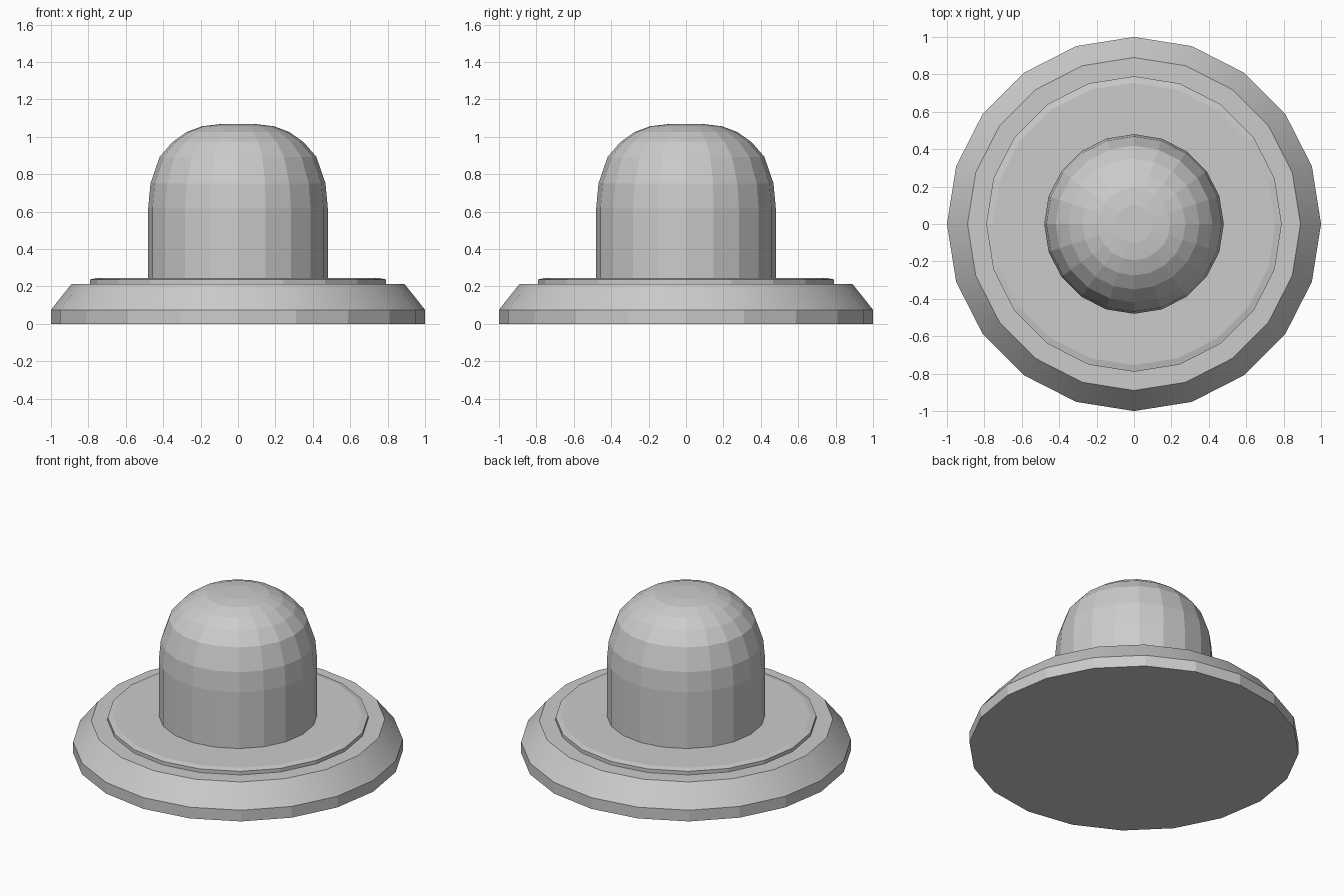
import bpy, bmesh
from math import cos, sin, tau, radians

if "Cube" in bpy.data.objects:
    bpy.data.objects.remove(bpy.data.objects["Cube"])

SIDES = 20


def lathe(name, profile, smooth=None):
    """Closed turned solid from (radius, height) points, capped at both ends."""
    bm = bmesh.new()
    rings = [[bm.verts.new((r * cos(tau * i / SIDES), r * sin(tau * i / SIDES), z))
              for i in range(SIDES)] for r, z in profile]
    for low, high in zip(rings, rings[1:]):
        for i in range(SIDES):
            j = (i + 1) % SIDES
            bm.faces.new((low[i], low[j], high[j], high[i]))
    bm.faces.new(rings[0][::-1])
    bm.faces.new(rings[-1])
    mesh = bpy.data.meshes.new(name)
    bm.to_mesh(mesh)
    bm.free()
    obj = bpy.data.objects.new(name, mesh)
    bpy.context.collection.objects.link(obj)
    # Smooth only the chosen band between two profile points
    if smooth is not None:
        for k in range(smooth * SIDES, (smooth + 1) * SIDES):
            mesh.polygons[k].use_smooth = True
        bpy.context.view_layer.objects.active = obj
        for e in mesh.edges:
            a, b = (mesh.vertices[v].co.z for v in e.vertices)
            e.use_edge_sharp = abs(a - b) < 1e-5
    return obj


# Wide base with a sloped shoulder
lathe("base", [(1, 0), (1, 0.075), (0.89, 0.213)], smooth=1)

# Thin raised plate with a slight edge bevel
lathe("plate", [(0.79, 0.20), (0.79, 0.237), (0.755, 0.245)])

# Domed button
lathe("dome", [(0.48, 0.23), (0.48, 0.62), (0.468, 0.75), (0.419, 0.893),
               (0.35, 0.972), (0.275, 1.025), (0.193, 1.056), (0.1, 1.067)])
